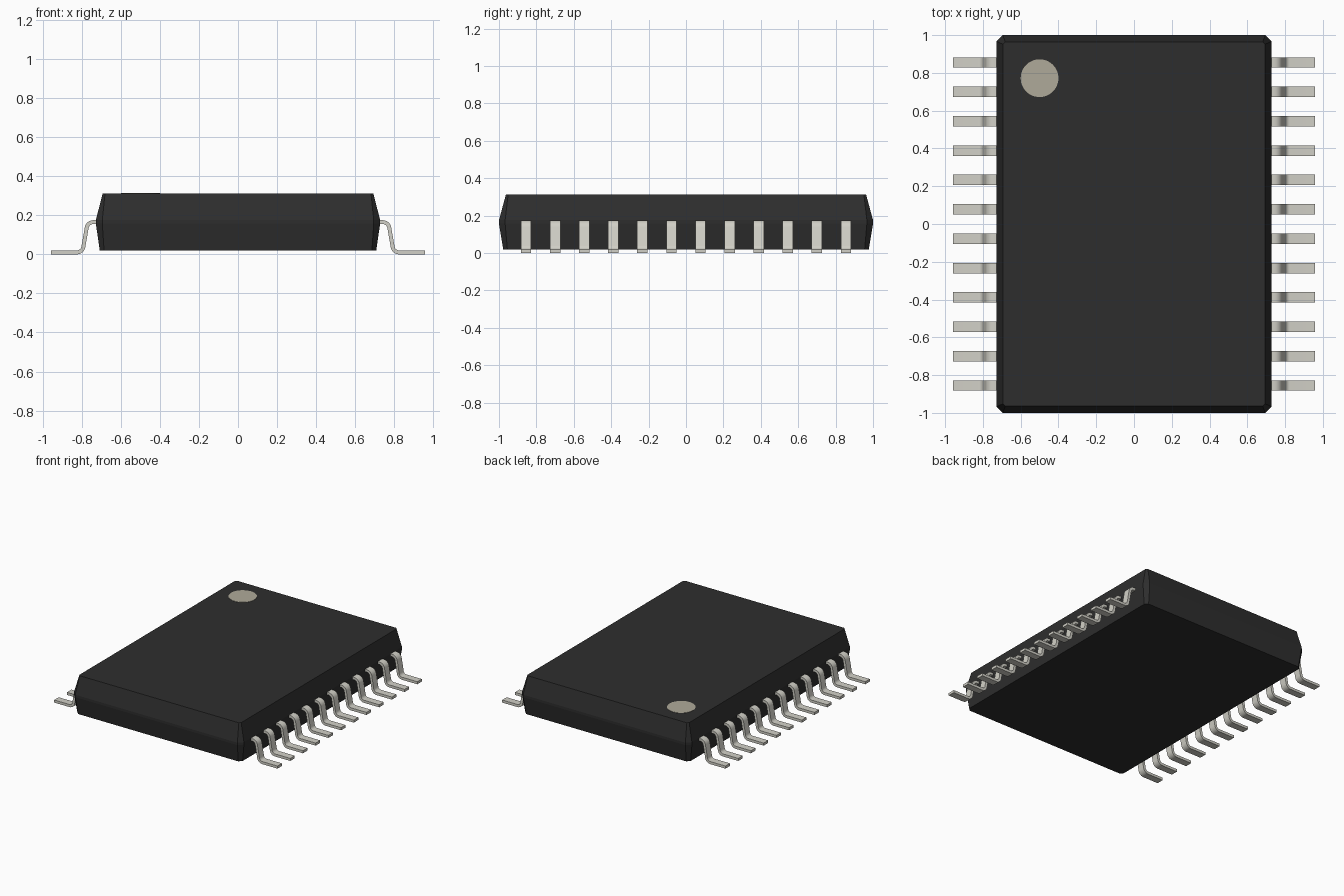
import bpy, bmesh, math
from mathutils import Vector

cube = bpy.data.objects.get("Cube")
if cube:
    bpy.data.objects.remove(cube, do_unlink=True)


def material(name, color, roughness=0.6):
    m = bpy.data.materials.new(name)
    m.use_nodes = True
    m.diffuse_color = (*color, 1)
    bsdf = m.node_tree.nodes["Principled BSDF"]
    bsdf.inputs["Base Color"].default_value = (*color, 1)
    bsdf.inputs["Roughness"].default_value = roughness
    return m


def add_object(name, bm, mat):
    bmesh.ops.recalc_face_normals(bm, faces=bm.faces)
    mesh = bpy.data.meshes.new(name)
    bm.to_mesh(mesh)
    bm.free()
    mesh.materials.append(mat)
    ob = bpy.data.objects.new(name, mesh)
    bpy.context.collection.objects.link(ob)
    return ob


black = material("black plastic", (0.027, 0.027, 0.027))
silver = material("pin metal", (0.64, 0.63, 0.57))
tan = material("marker tan", (0.43, 0.40, 0.32))

# Body: chamfered rectangles lofted from bottom to waist to top
# (z, half width x, half depth y, corner chamfer)
SECTIONS = [(0.02, 0.708, 0.977, 0.022), (0.157, 0.728, 1.0, 0.033),
            (0.176, 0.728, 1.0, 0.033), (0.312, 0.693, 0.963, 0.012)]
bm = bmesh.new()
rings = []
for z, hx, hy, c in SECTIONS:
    outline = [(hx, -hy + c), (hx, hy - c), (hx - c, hy), (c - hx, hy),
               (-hx, hy - c), (-hx, c - hy), (c - hx, -hy), (hx - c, -hy)]
    rings.append([bm.verts.new((x, y, z)) for x, y in outline])
for low, high in zip(rings, rings[1:]):
    for i in range(8):
        j = (i + 1) % 8
        bm.faces.new((low[i], low[j], high[j], high[i]))
bm.faces.new(rings[0])
bm.faces.new(rings[-1])
add_object("body", bm, black)

# Orientation dot on the top face
bm = bmesh.new()
bmesh.ops.create_cone(bm, cap_ends=True, segments=48, radius1=0.1,
                      radius2=0.1, depth=0.004)
dot = add_object("marker_dot", bm, tan)
dot.location = (-0.5, 0.772, 0.312)


# Gull-wing pin: rounded centre line, thickened, then widened along y
def rounded_path(points, radius, steps=6):
    path = [Vector(points[0])]
    for a, b, c in zip(points, points[1:], points[2:]):
        a, b, c = Vector(a), Vector(b), Vector(c)
        u, v = (a - b).normalized(), (c - b).normalized()
        half = u.angle(v) / 2
        centre = b + (u + v).normalized() * (radius / math.sin(half))
        start = b + u * (radius / math.tan(half)) - centre
        end = b + v * (radius / math.tan(half)) - centre
        sweep = start.angle(end)
        for k in range(steps + 1):
            t = k / steps
            path.append(centre + (start * math.sin((1 - t) * sweep)
                                  + end * math.sin(t * sweep)) / math.sin(sweep))
    path.append(Vector(points[-1]))
    return path


THICK, WIDTH = 0.02, 0.055
path = rounded_path([(0.68, 0.165), (0.770, 0.165), (0.797, 0.01), (0.957, 0.01)], 0.034)
bm = bmesh.new()
loops = []
for i, p in enumerate(path):
    tangent = (path[min(i + 1, len(path) - 1)] - path[max(i - 1, 0)]).normalized()
    if i in (0, len(path) - 1):
        tangent = Vector((1, 0))
    n = Vector((-tangent.y, tangent.x)) * THICK / 2
    loops.append([bm.verts.new((q.x, y, q.y)) for q, y in
                  ((p + n, -WIDTH / 2), (p + n, WIDTH / 2),
                   (p - n, WIDTH / 2), (p - n, -WIDTH / 2))])
for a, b in zip(loops, loops[1:]):
    for i in range(4):
        j = (i + 1) % 4
        bm.faces.new((a[i], a[j], b[j], b[i]))
bm.faces.new(loops[0])
bm.faces.new(loops[-1])
pin = add_object("pin_left_1", bm, silver)

bpy.ops.object.select_all(action="DESELECT")
pin.select_set(True)
bpy.context.view_layer.objects.active = pin
bpy.ops.object.shade_smooth_by_angle(angle=math.radians(35))

# Twelve pins down each long side, sharing one mesh
COUNT, PITCH = 12, 0.1555
for side, turn in (("left", 0), ("right", math.pi)):
    for i in range(COUNT):
        ob = pin
        if (side, i) != ("left", 0):
            ob = bpy.data.objects.new(f"pin_{side}_{i + 1}", pin.data)
            bpy.context.collection.objects.link(ob)
        ob.location.y = (i - (COUNT - 1) / 2) * PITCH
        ob.rotation_euler.z = turn
